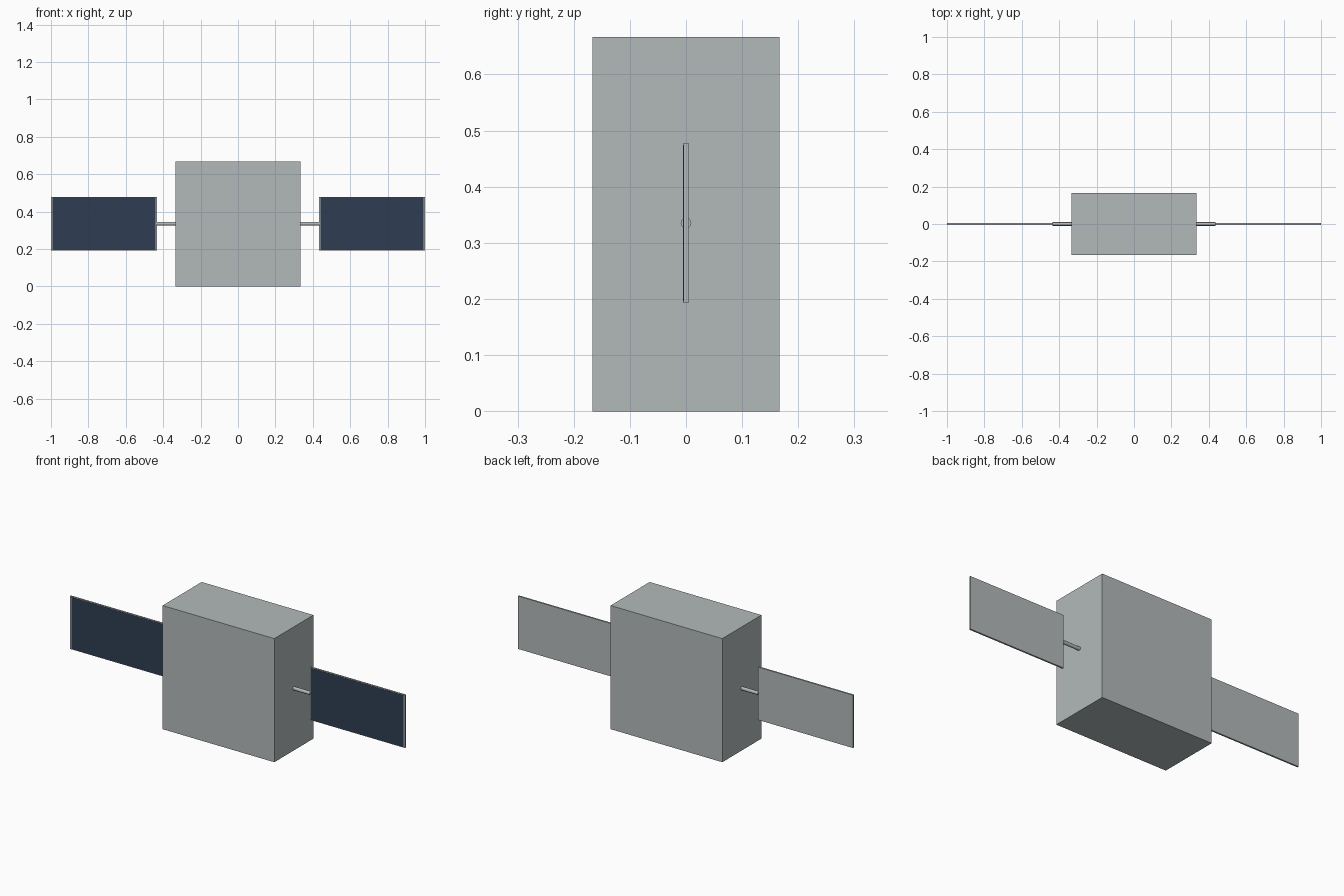
import bpy
import math

old = bpy.data.objects.get("Cube")
if old:
    bpy.data.objects.remove(old, do_unlink=True)


def material(name, color):
    mat = bpy.data.materials.new(name)
    mat.use_nodes = True
    rgba = (*color, 1.0)
    mat.diffuse_color = rgba
    mat.node_tree.nodes["Principled BSDF"].inputs["Base Color"].default_value = rgba
    return mat


GREY = material("light grey metal", (0.45, 0.49, 0.49))
NAVY = material("navy solar cells", (0.028, 0.048, 0.085))
MID = 0.335  # height of the wing axis


def box(name, center, size, mat):
    bpy.ops.mesh.primitive_cube_add(size=1, location=center)
    obj = bpy.context.object
    obj.name = name
    obj.scale = size
    bpy.ops.object.transform_apply(location=False, rotation=False, scale=True)
    obj.data.materials.append(mat)
    return obj


# Main body
box("body", (0, 0, 0.333), (0.667, 0.333, 0.667), GREY)

# Boom, panel and front-facing cells on each side
for side, sign in (("left", 1), ("right", -1)):
    bpy.ops.mesh.primitive_cylinder_add(
        vertices=12, radius=0.0095, depth=0.105,
        location=(sign * 0.382, 0, MID), rotation=(0, math.pi / 2, 0))
    boom = bpy.context.object
    boom.name = side + "_boom"
    boom.data.materials.append(GREY)
    bpy.ops.object.shade_smooth_by_angle(angle=math.radians(35))

    box(side + "_panel", (sign * 0.716, 0, MID), (0.568, 0.009, 0.285), GREY)
    box(side + "_cells", (sign * 0.716, -0.0045, MID), (0.55, 0.002, 0.279), NAVY)
